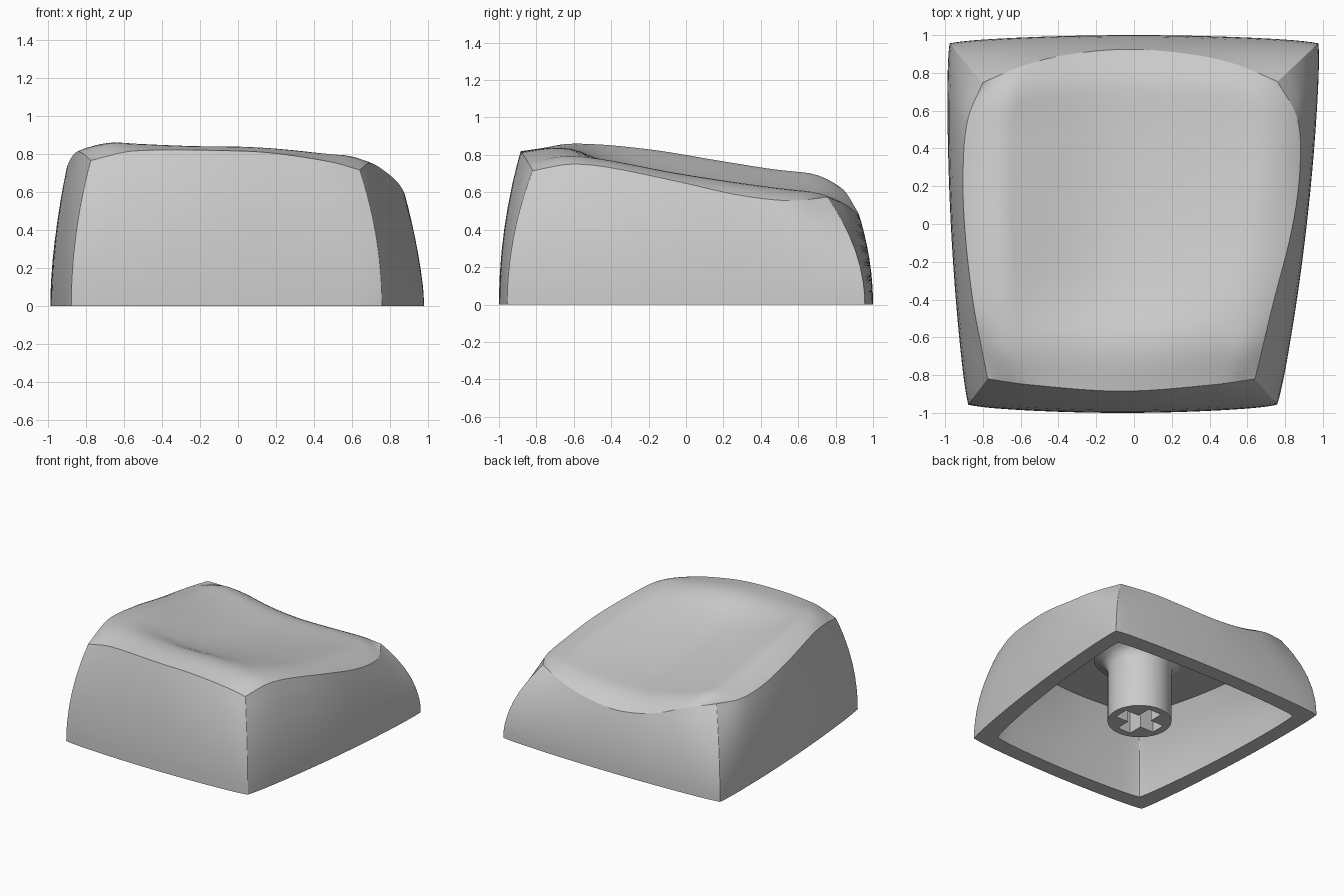
import bpy, bmesh, math

if "Cube" in bpy.data.objects:
    bpy.data.objects.remove(bpy.data.objects["Cube"], do_unlink=True)

grey = bpy.data.materials.new("plain_grey")
grey.use_nodes = True
grey.diffuse_color = (0.6, 0.6, 0.6, 1)
grey.node_tree.nodes["Principled BSDF"].inputs["Base Color"].default_value = (0.6, 0.6, 0.6, 1)


def curve(pts, t):
    """Smooth interpolation through (t, value) points."""
    slope = [0] * len(pts)
    for i in range(len(pts)):
        a, b = pts[max(i - 1, 0)], pts[min(i + 1, len(pts) - 1)]
        slope[i] = (b[1] - a[1]) / (b[0] - a[0])
    for i in range(len(pts) - 1):
        (a, p), (b, q) = pts[i], pts[i + 1]
        if t <= b or i == len(pts) - 2:
            h = b - a
            s = min(max((t - a) / h, 0), 1)
            return (p * (1 + 2 * s) * (1 - s) ** 2 + q * s * s * (3 - 2 * s)
                    + h * s * (1 - s) * (slope[i] * (1 - s) - slope[i + 1] * s))


# Lip and valley heights of the dished top, front to back
LEFT_LIP = [(-1, .83), (-.7, .86), (-.23, .83), (.25, .765), (.6, .72), (1, .69)]
VALLEY = [(-1, .832), (-.7, .832), (-.45, .742), (-.1, .665), (.4, .60), (.8, .572), (1, .555)]
RIGHT_LIP = [(-1, .765), (-.7, .795), (0, .695), (.6, .622), (1, .59)]
# Crease where the walls meet the top: plan position and height on each side
LEFT_X = [(-1, -.775), (-.9, -.79), (-.5, -.85), (0, -.895), (.4, -.905), (.75, -.88), (1, -.80)]
RIGHT_X = [(-1, .64), (-.9, .66), (-.5, .735), (0, .835), (.4, .878), (.75, .865), (1, .76)]
FRONT_Y = [(-1, -.82), (-.7, -.85), (0, -.885), (.7, -.85), (1, -.82)]
BACK_Y = [(-1, .75), (-.7, .845), (-.4, .90), (0, .925), (.4, .90), (.7, .85), (1, .755)]
LEFT_Z = [(-1, .765), (-.75, .80), (-.5, .81), (0, .745), (.4, .685), (.75, .66), (1, .672)]
RIGHT_Z = [(-1, .715), (-.75, .75), (-.5, .735), (0, .655), (.4, .585), (.75, .555), (1, .575)]
FRONT_Z = [(-1, .765), (-.68, .815), (.1, .815), (.4, .80), (.8, .755), (1, .715)]
BACK_Z = [(-1, .672), (-.7, .61), (-.4, .525), (0, .48), (.4, .50), (.7, .535), (1, .575)]
LIP = 0.76


def dish(u, v):
    s = max(-1, min(1, u / LIP))
    mid = curve(VALLEY, v)
    side = curve(LEFT_LIP if s < 0 else RIGHT_LIP, v)
    return mid + (side - mid) * s * s * (1.3 - .3 * s * s)


def top_z(u, v):
    """Dish that rolls over its lips down to the crease."""
    tu = max(0, (abs(u) - LIP) / (1 - LIP)) ** 2
    tv = max(0, (abs(v) - LIP) / (1 - LIP)) ** 2
    su, sv = math.copysign(1, u), math.copysign(1, v)
    side, end = LEFT_Z if u < 0 else RIGHT_Z, FRONT_Z if v < 0 else BACK_Z
    return (dish(u, v) + tu * (curve(side, v) - dish(su, v))
            + tv * (curve(end, u) - dish(u, sv))
            - tu * tv * (curve(side, sv) - dish(su, sv)))


def plan(u, v, f, inset=0):
    """Plan position on the wall, from the base (f = 0) to the crease (f = 1)."""
    f = f * f
    k = 1 - .009 * (1 - f) * abs(u * v) ** 12
    a, b = u * k, v * k
    left = (1 - f) * (-.935 - .05 * v - .035 * (1 - v * v)) + f * curve(LEFT_X, v)
    right = (1 - f) * (.875 + .11 * v + .04 * (1 - v * v)) + f * curve(RIGHT_X, v)
    front = (1 - f) * (-1 + .035 * u * u) + f * curve(FRONT_Y, u)
    back = (1 - f) * (1 - .035 * u * u) + f * curve(BACK_Y, u)
    return (left + (right - left) * (a + 1) / 2 - inset * u,
            front + (back - front) * (b + 1) / 2 - inset * v)


def make(name, bm):
    bmesh.ops.recalc_face_normals(bm, faces=bm.faces)
    mesh = bpy.data.meshes.new(name)
    bm.to_mesh(mesh)
    bm.free()
    mesh.materials.append(grey)
    obj = bpy.data.objects.new(name, mesh)
    bpy.context.collection.objects.link(obj)
    return obj


# Cap shell: dished top, curved outer walls, bottom rim and hollow inside
N = 40
steps = [math.sin(math.pi / 2 * (2 * i / N - 1)) for i in range(N + 1)]
border = ([(i, 0) for i in range(N)] + [(N, i) for i in range(N)]
          + [(N - i, N) for i in range(N)] + [(0, N - i) for i in range(N)])
bm = bmesh.new()


def sheet(height, f, inset):
    grid = [[bm.verts.new((*plan(u, v, f, inset), height(u, v))) for u in steps] for v in steps]
    for j in range(N):
        for i in range(N):
            bm.faces.new((grid[j][i], grid[j][i + 1], grid[j + 1][i + 1], grid[j + 1][i]))
    return [grid[j][i] for i, j in border]


def ring(height, f, rise, inset):
    """Loop around the wall at a share of the given height."""
    return [bm.verts.new((*plan(steps[i], steps[j], f, inset), rise * height(steps[i], steps[j])))
            for i, j in border]


def ceiling_z(u, v):
    return .53 - .05 * v


CEILING = .72
crease = sheet(top_z, 1, 0)
walls = [ring(top_z, f, f, 0) for f in (.9, .8, .65, .5, .35, .2, .1, 0)]
inner = [ring(ceiling_z, CEILING * f, f, .125 + .09 * f * f) for f in (0, .25, .5, .75)]
ceiling = sheet(ceiling_z, CEILING, .215)
loops = [crease] + walls + inner + [ceiling]
for a, b in zip(loops, loops[1:]):
    for k in range(len(a)):
        m = (k + 1) % len(a)
        bm.faces.new((a[k], a[m], b[m], b[k]))
for face in bm.faces:
    face.smooth = True
# Hard edges along the crease, both rim edges and the ceiling
for loop in (crease, walls[-1], inner[0], ceiling):
    for k in range(len(loop)):
        bm.edges.get((loop[k - 1], loop[k])).smooth = False
make("cap_shell", bm)

# Stem: round post with a flared root under the ceiling
bm = bmesh.new()
profile = [(0, 0), (.238, 0), (.238, .42), (.25, .47), (.28, .505), (.34, .53), (.34, .55), (0, .55)]
verts = [bm.verts.new((r, 0, z)) for r, z in profile]
edges = [bm.edges.new(pair) for pair in zip(verts, verts[1:])]
bmesh.ops.spin(bm, geom=verts + edges, axis=(0, 0, 1), cent=(0, 0, 0),
               angle=2 * math.pi, steps=48)
bmesh.ops.remove_doubles(bm, verts=bm.verts, dist=1e-4)
stem = make("stem", bm)

# Cross-shaped socket cut into the stem
a, b = .06, .18
arm = [(a, -b), (a, -a), (b, -a)]
bm = bmesh.new()
cross = []
for q in range(4):
    c, s = round(math.cos(q * math.pi / 2)), round(math.sin(q * math.pi / 2))
    cross += [bm.verts.new((x * c - y * s, x * s + y * c, -.1)) for x, y in arm]
face = bm.faces.new(cross)
out = bmesh.ops.extrude_face_region(bm, geom=[face])
bmesh.ops.translate(bm, vec=(0, 0, .46),
                    verts=[g for g in out["geom"] if isinstance(g, bmesh.types.BMVert)])
cutter = make("socket_cutter", bm)
cutter.hide_render = True
cut = stem.modifiers.new("socket", 'BOOLEAN')
cut.object, cut.operation, cut.solver = cutter, 'DIFFERENCE', 'EXACT'
bpy.ops.object.select_all(action='DESELECT')
stem.select_set(True)
bpy.context.view_layer.objects.active = stem
bpy.ops.object.modifier_apply(modifier=cut.name)
bpy.data.objects.remove(cutter, do_unlink=True)
stem.location = (-.025, .034, 0)
bpy.ops.object.shade_smooth_by_angle(angle=math.radians(40))
